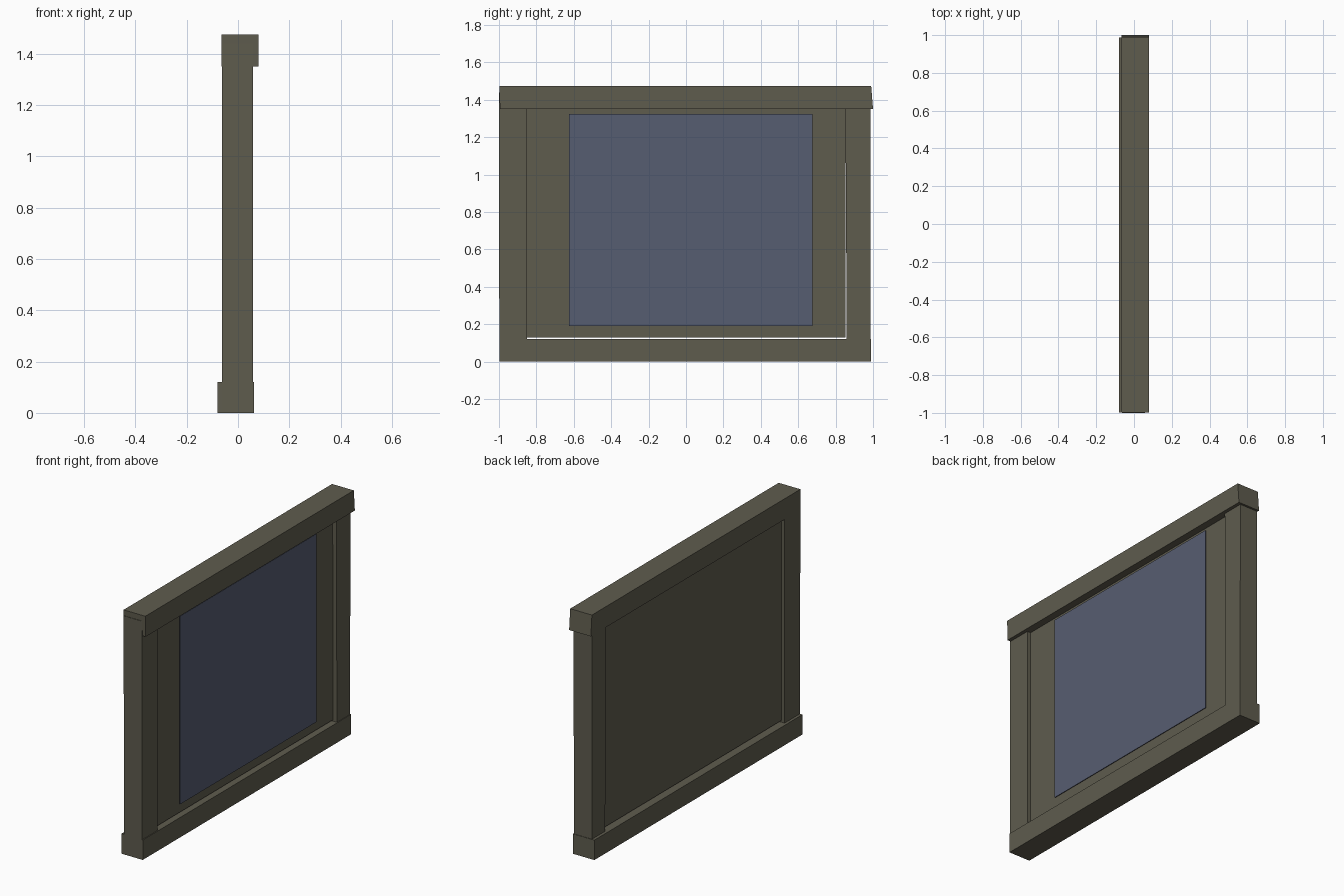
import bpy, bmesh

if "Cube" in bpy.data.objects:
    bpy.data.objects.remove(bpy.data.objects["Cube"])


def material(name, rgb):
    m = bpy.data.materials.new(name)
    m.diffuse_color = (*rgb, 1)
    m.use_nodes = True
    m.node_tree.nodes["Principled BSDF"].inputs["Base Color"].default_value = m.diffuse_color
    return m


olive = material("dark olive wood", (0.114, 0.107, 0.076))
blue = material("slate blue sheet", (0.094, 0.109, 0.165))


def slab(name, x, z, y_bottom, y_top, mat):
    """Box whose y extent may differ slightly between bottom and top."""
    bm = bmesh.new()
    bmesh.ops.create_cube(bm, size=1)
    for v in bm.verts:
        y = y_top if v.co.z > 0 else y_bottom
        v.co = (x[v.co.x > 0], y[v.co.y > 0], z[v.co.z > 0])
    mesh = bpy.data.meshes.new(name)
    bm.to_mesh(mesh)
    bm.free()
    mesh.materials.append(mat)
    ob = bpy.data.objects.new(name, mesh)
    bpy.context.collection.objects.link(ob)
    return ob


# Upright posts, slightly hand-cut
slab("left_post", (-0.063, 0.058), (0.005, 1.44), (-0.998, -0.85), (-1.0, -0.85), olive)
slab("right_post", (-0.062, 0.059), (0.005, 1.44), (0.860, 0.985), (0.852, 0.987), olive)

# Top rail overhangs to the front side, bottom rail to the back side
slab("top_rail", (-0.065, 0.08), (1.35, 1.475), (-0.995, 1.0), (-0.998, 0.99), olive)
slab("bottom_rail", (-0.08, 0.063), (0.0, 0.12), (-0.998, 0.988), (-0.997, 0.988), olive)

# Recessed backing panel, with a narrow gap above the bottom rail
slab("back_panel", (-0.042, 0.035), (0.13, 1.42), (-0.87, 0.854), (-0.87, 0.854), olive)

# Thin sheet in front of the panel
slab("sheet", (0.047, 0.051), (0.19, 1.325), (-0.625, 0.675), (-0.625, 0.675), blue)
